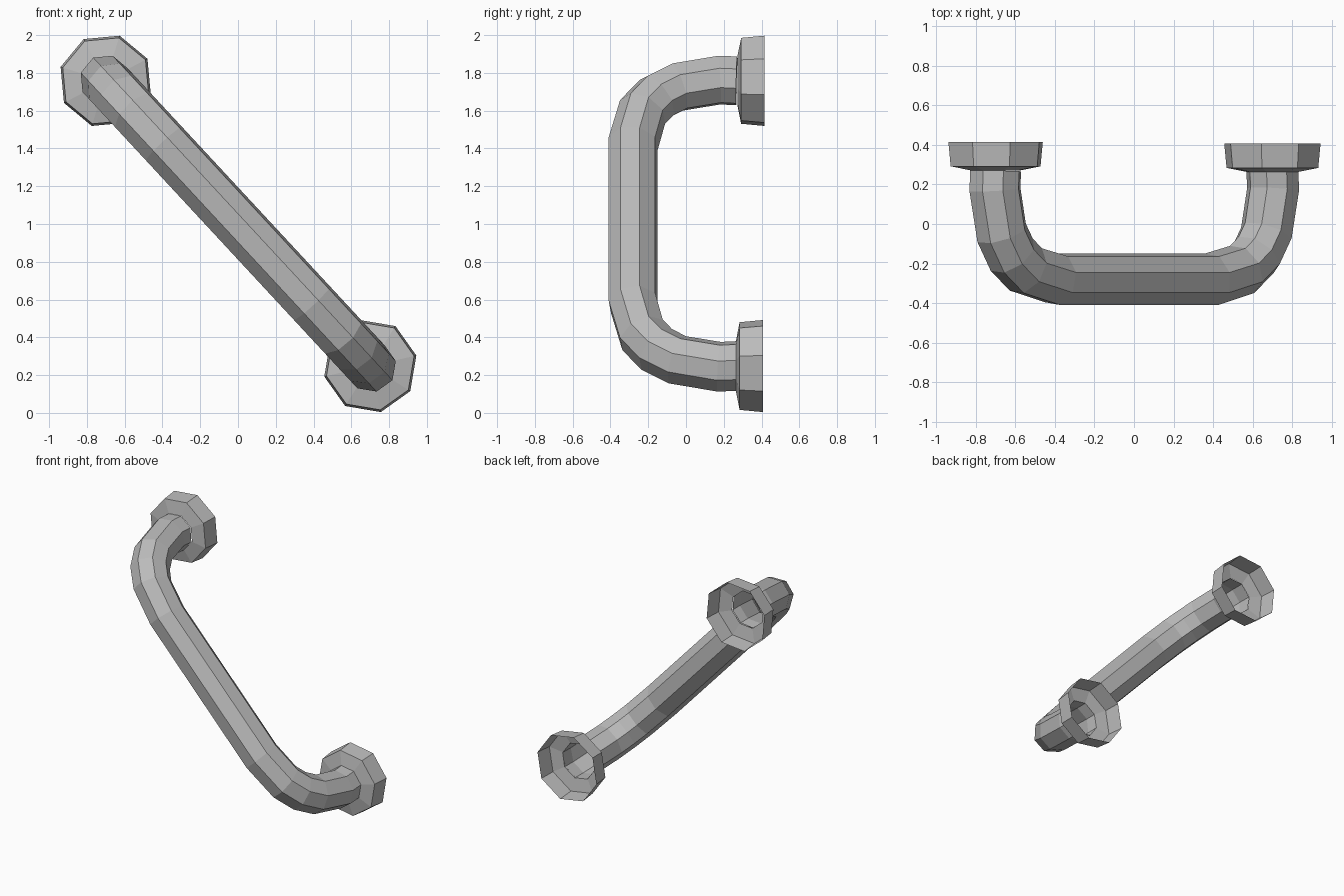
import bpy, bmesh, math
from mathutils import Vector

if "Cube" in bpy.data.objects:
    bpy.data.objects.remove(bpy.data.objects["Cube"], do_unlink=True)

# The handle lies in a slanted plane: ALONG runs down the bar, SIDE is across it
CENTRE = Vector((0, 0, 1.003))
ALONG = Vector((0.68, 0, -0.733))
SIDE = Vector((0.733, 0, 0.68))
BACK = Vector((0, 1, 0))
SIDES = 8
TWIST = math.radians(30)

steel = bpy.data.materials.new("brushed_grey")
steel.use_nodes = True
grey = (0.5, 0.5, 0.5, 1)
steel.diffuse_color = grey
steel.node_tree.nodes["Principled BSDF"].inputs["Base Color"].default_value = grey


def ring(bm, s, y, ts, ty, radius):
    """Octagon at (s, y) in the handle plane, square to the direction (ts, ty)."""
    inward = ALONG * -ty + BACK * ts
    middle = CENTRE + ALONG * s + BACK * y
    angles = [TWIST + math.tau * i / SIDES for i in range(SIDES)]
    return [bm.verts.new(middle + radius * (inward * math.cos(a) + SIDE * math.sin(a)))
            for a in angles]


def sweep(name, stations):
    """Open octagonal shell through (s, y, ts, ty, radius) stations."""
    bm = bmesh.new()
    rings = [ring(bm, *st) for st in stations]
    for a, b in zip(rings, rings[1:]):
        for i in range(SIDES):
            j = (i + 1) % SIDES
            bm.faces.new((a[i], b[i], b[j], a[j]))
    # turn the faces outward
    bm.normal_update()
    bm.faces.ensure_lookup_table()
    axis = sum((v.co for v in rings[0] + rings[1]), Vector((0, 0, 0))) / (2 * SIDES)
    face = bm.faces[0]
    if face.normal.dot(face.calc_center_median() - axis) < 0:
        bmesh.ops.reverse_faces(bm, faces=bm.faces[:])
    mesh = bpy.data.meshes.new(name)
    bm.to_mesh(mesh)
    bm.free()
    mesh.materials.append(steel)
    obj = bpy.data.objects.new(name, mesh)
    bpy.context.collection.objects.link(obj)


# Bent tube: half path mirrored to the other end
half = [(-1.03, 0.268), (-1.035, 0.175), (-0.985, -0.045),
        (-0.91, -0.155), (-0.805, -0.23), (-0.575, -0.28)]
path = [Vector(p) for p in half + [(-s, y) for s, y in reversed(half)]]
stations = []
for i, p in enumerate(path):
    before = (p - path[i - 1]).normalized() if i else Vector((0, -1))
    after = (path[i + 1] - p).normalized() if i < len(path) - 1 else Vector((0, 1))
    t = (before + after).normalized()
    stations.append((p.x, p.y, t.x, t.y, 0.135))
sweep("grab_tube", stations)

# Hollow wall flanges, open at the back
profile = [(0.268, 0.135), (0.288, 0.238), (0.411, 0.25)]
for name, sign in (("upper_flange", -1), ("lower_flange", 1)):
    sweep(name, [(sign * 1.03, y - sign * 0.004, 0, sign, r) for y, r in profile])
